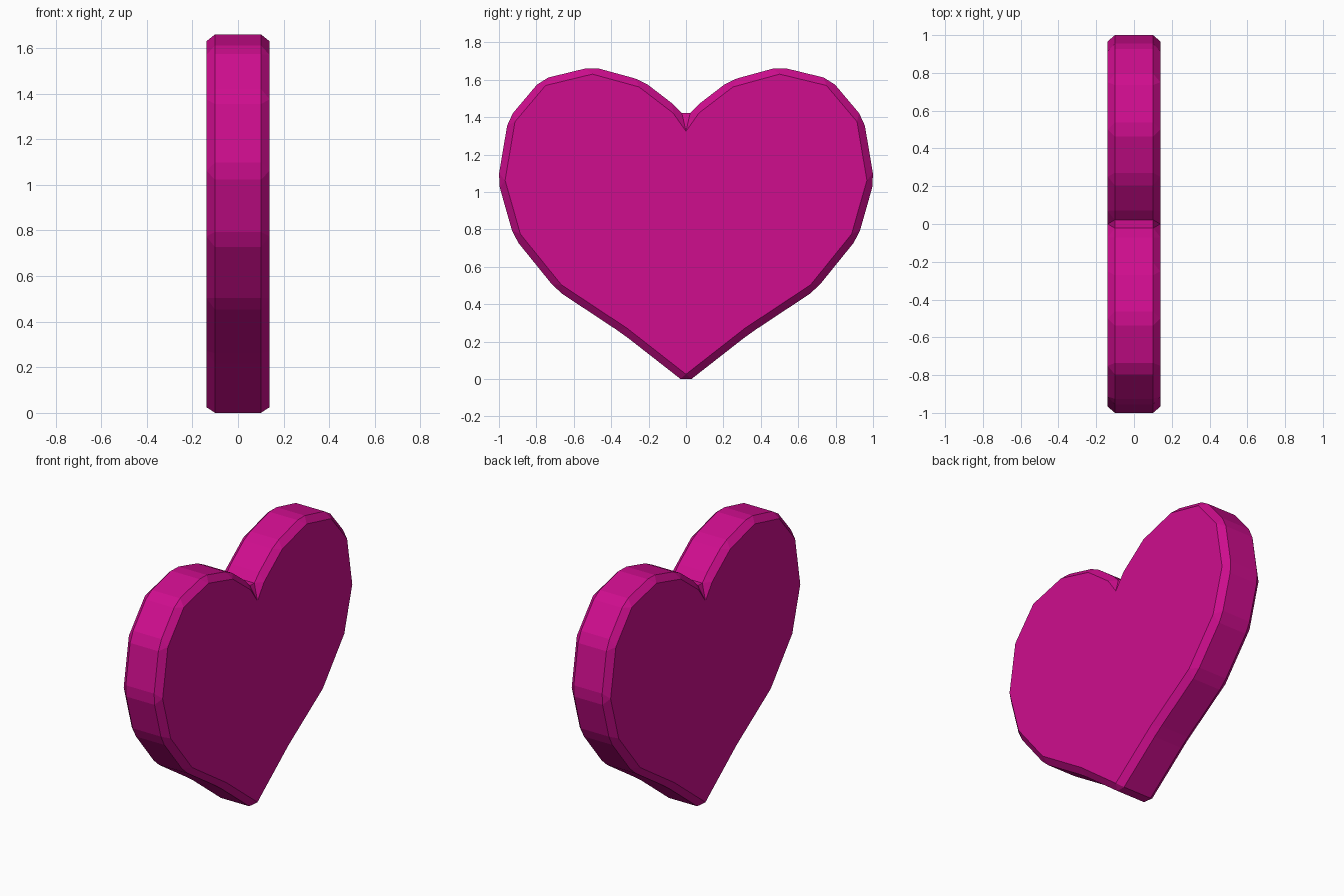
import bpy, bmesh

if "Cube" in bpy.data.objects:
    bpy.data.objects.remove(bpy.data.objects["Cube"])

HALF_DEPTH = 0.139
BEVEL = 0.038

# half outline (y, z) from the bottom tip up to the notch
half = [(0.0, -0.023), (0.338, 0.241), (0.692, 0.475), (0.92, 0.757),
        (1.006, 1.06), (0.95, 1.392), (0.772, 1.603), (0.5, 1.669),
        (0.234, 1.596), (0.042, 1.449), (0.0, 1.39)]
outline = half + [(-y, z) for y, z in reversed(half[1:-1])]

# heart plate extruded along x
bm = bmesh.new()
cap = bm.faces.new([bm.verts.new((-HALF_DEPTH, y, z)) for y, z in outline])
ext = bmesh.ops.extrude_face_region(bm, geom=[cap], use_keep_orig=True)
moved = [v for v in ext["geom"] if isinstance(v, bmesh.types.BMVert)]
bmesh.ops.translate(bm, verts=moved, vec=(2 * HALF_DEPTH, 0, 0))
bmesh.ops.recalc_face_normals(bm, faces=bm.faces)
mesh = bpy.data.meshes.new("heart")
bm.to_mesh(mesh)
bm.free()
heart = bpy.data.objects.new("heart", mesh)
bpy.context.collection.objects.link(heart)

# single flat chamfer on every edge
mod = heart.modifiers.new("chamfer", 'BEVEL')
mod.width = BEVEL
mod.segments = 1
mod.limit_method = 'NONE'
mod.use_clamp_overlap = False

# magenta colour
mat = bpy.data.materials.new("magenta")
mat.diffuse_color = (0.62, 0.004, 0.27, 1)
mat.use_nodes = True
mat.node_tree.nodes["Principled BSDF"].inputs["Base Color"].default_value = mat.diffuse_color
mesh.materials.append(mat)
